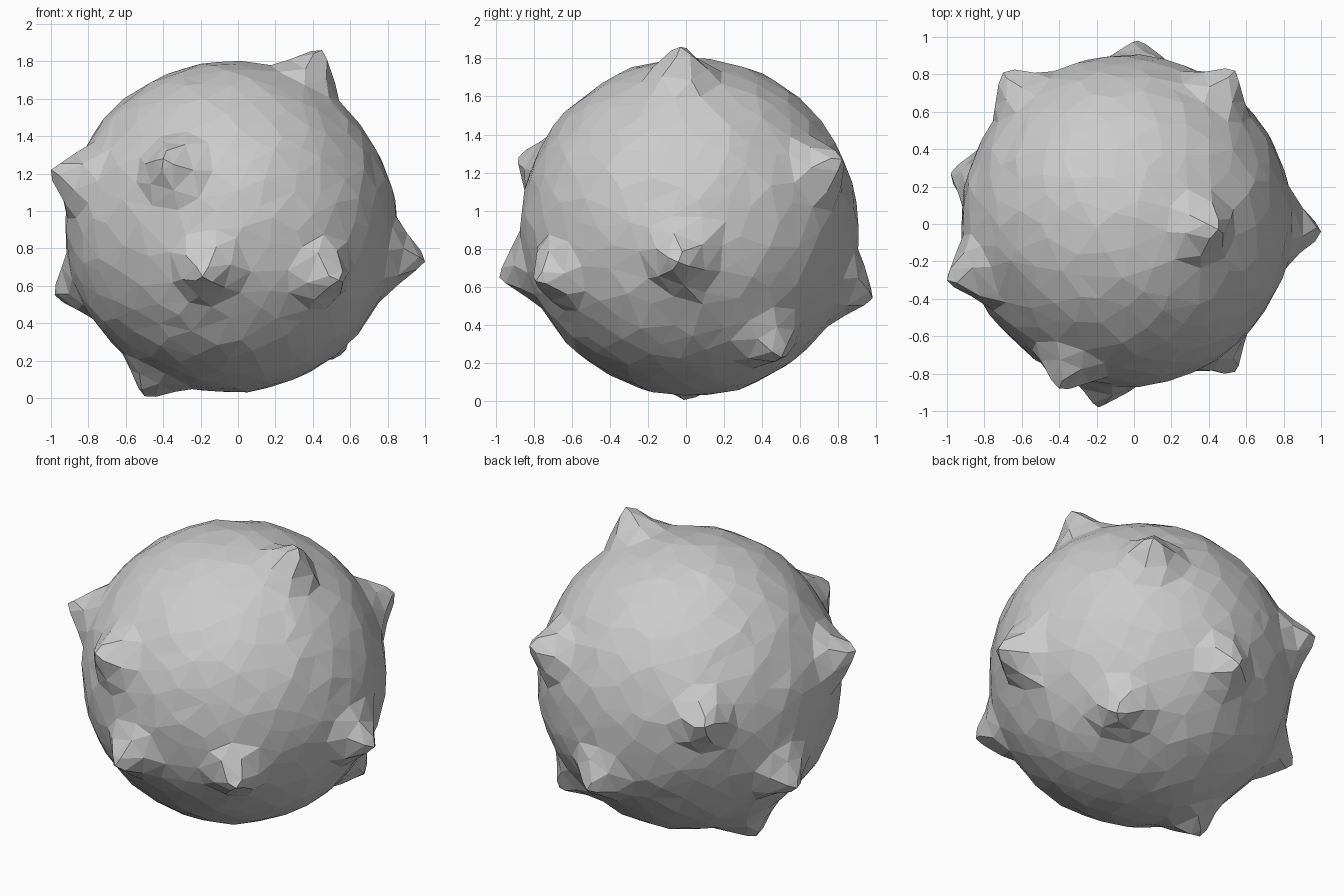
import bpy, bmesh, math, random
from mathutils import Vector

if "Cube" in bpy.data.objects:
    bpy.data.objects.remove(bpy.data.objects["Cube"])

random.seed(7)
CENTRE = Vector((-0.04, 0.02, 0.915))
RADIUS = 0.888

# Tips of the twelve blunt knobs
TIPS = [
    (0.45, -0.03, 1.86), (1.00, -0.04, 0.73), (-1.00, -0.30, 1.22),
    (-0.98, 0.27, 0.55), (-0.50, 0.00, 0.01), (0.55, 0.50, 0.23),
    (-0.40, -0.88, 1.28), (-0.19, -0.98, 0.65), (0.54, -0.79, 0.63),
    (0.02, 0.98, 0.54), (0.54, 0.82, 1.27), (-0.70, 0.81, 1.07),
]
# Knob rings: angle from the axis, number of points, share of the knob height
RINGS = [(0.055, 4, 0.82), (0.15, 6, 0.36), (0.25, 9, 0.03)]


def knob_points(tip):
    """Directions and lengths of the points on one knob."""
    offset = Vector(tip) - CENTRE
    axis, length = offset.normalized(), offset.length
    side = axis.orthogonal().normalized()
    other = axis.cross(side)
    points = [(axis, length)]
    for angle, count, share in RINGS:
        start = random.uniform(0, math.tau)
        for i in range(count):
            turn = start + math.tau * (i + random.uniform(-0.15, 0.15)) / count
            a = angle * random.uniform(0.93, 1.07)
            around = side * math.cos(turn) + other * math.sin(turn)
            direction = axis * math.cos(a) + around * math.sin(a)
            points.append((direction.normalized(),
                           RADIUS + (length - RADIUS) * share))
    return points


# Knobs
points = []
axes = [(Vector(t) - CENTRE).normalized() for t in TIPS]
for tip in TIPS:
    points += knob_points(tip)

# Irregular round body between the knobs
COUNT = 460
for i in range(COUNT):
    z = 1 - 2 * (i + 0.5) / COUNT
    r = math.sqrt(1 - z * z)
    turn = i * math.pi * (3 - math.sqrt(5))
    d = Vector((r * math.cos(turn), r * math.sin(turn), z))
    d += Vector([random.uniform(-0.04, 0.04) for _ in range(3)])
    d.normalize()
    if all(d.angle(axis) > 0.32 for axis in axes):
        points.append((d, RADIUS + random.uniform(-0.006, 0.006)))

# Wrap the directions into a faceted skin, then push each point out
bm = bmesh.new()
length_layer = bm.verts.layers.float.new("reach")
for direction, length in points:
    v = bm.verts.new(direction)
    v[length_layer] = length
bmesh.ops.convex_hull(bm, input=bm.verts[:])
for v in bm.verts:
    v.co = CENTRE + v.co.normalized() * v[length_layer]
    v.co.z = max(v.co.z, 0.0)
bmesh.ops.recalc_face_normals(bm, faces=bm.faces[:])
bm.verts.layers.float.remove(length_layer)

mesh = bpy.data.meshes.new("knobbly_ball")
bm.to_mesh(mesh)
bm.free()
ball = bpy.data.objects.new("knobbly_ball", mesh)
bpy.context.collection.objects.link(ball)
